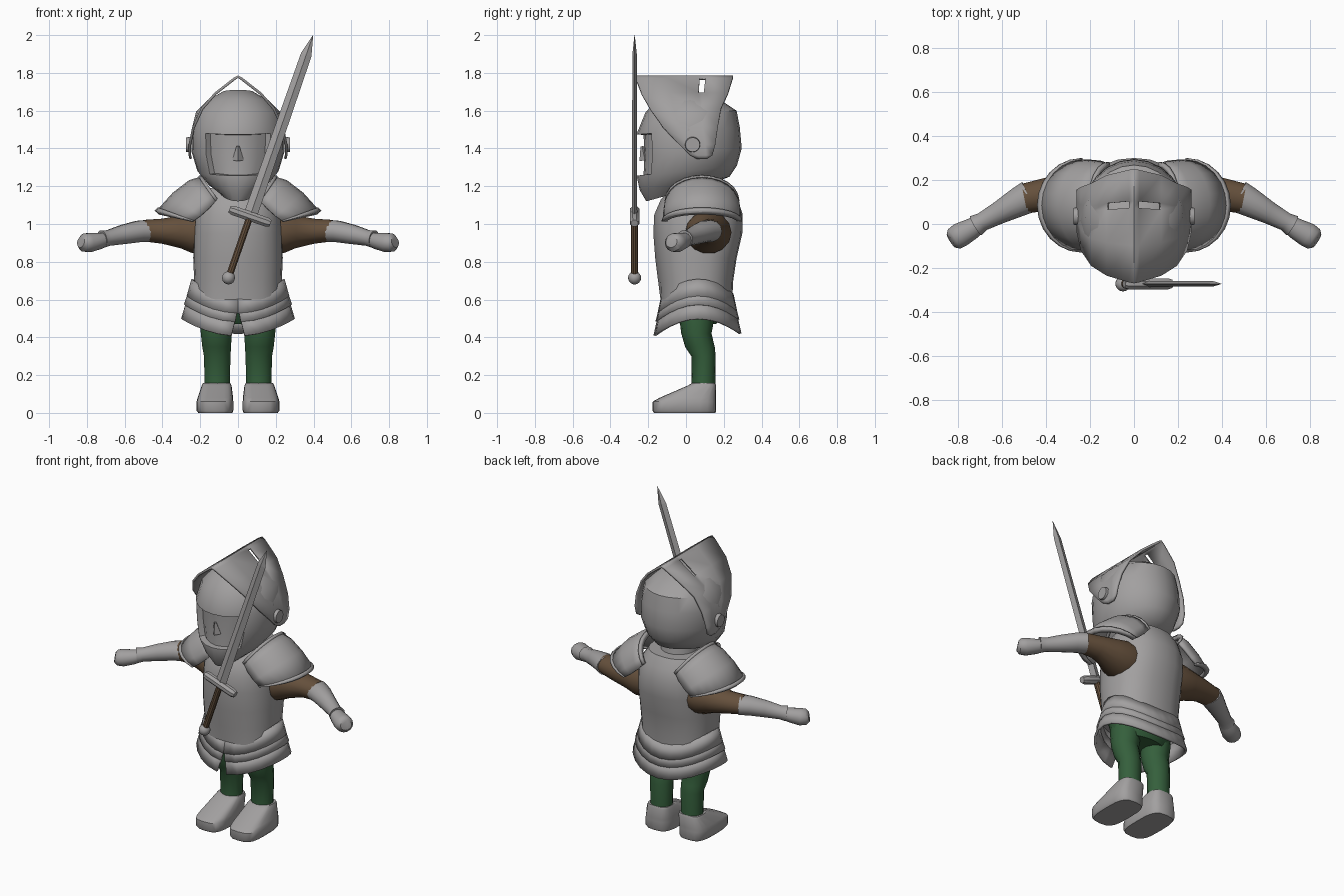
import bpy, bmesh
from math import sin, cos, pi, radians, copysign
from mathutils import Vector, Matrix

if "Cube" in bpy.data.objects:
    bpy.data.objects.remove(bpy.data.objects["Cube"])


def material(name, rgb):
    m = bpy.data.materials.new(name)
    m.use_nodes = True
    m.diffuse_color = (*rgb, 1)
    m.node_tree.nodes["Principled BSDF"].inputs["Base Color"].default_value = (*rgb, 1)
    return m


STEEL = material("steel grey", (0.36, 0.35, 0.35))
LEATHER = material("leather brown", (0.13, 0.08, 0.045))
CLOTH = material("cloth green", (0.035, 0.115, 0.045))


def finish(name, bm, mat, thick=0, angle=40):
    bmesh.ops.recalc_face_normals(bm, faces=bm.faces)
    mesh = bpy.data.meshes.new(name)
    bm.to_mesh(mesh)
    bm.free()
    mesh.materials.append(mat)
    ob = bpy.data.objects.new(name, mesh)
    bpy.context.collection.objects.link(ob)
    bpy.ops.object.select_all(action="DESELECT")
    ob.select_set(True)
    bpy.context.view_layer.objects.active = ob
    bpy.ops.object.shade_smooth_by_angle(angle=radians(angle))
    if thick:
        mod = ob.modifiers.new("thickness", "SOLIDIFY")
        mod.thickness = thick
        mod.offset = 0
    return ob


def loft(rows, closed=True, caps=True):
    """Skin a list of equal point rows; closed rows are rings."""
    bm = bmesh.new()
    grid = [[bm.verts.new(p) for p in row] for row in rows]
    n = len(rows[0])
    for a, b in zip(grid, grid[1:]):
        for i in range(n if closed else n - 1):
            j = (i + 1) % n
            bm.faces.new((a[i], a[j], b[j], b[i]))
    if closed and caps:
        bm.faces.new(grid[0])
        bm.faces.new(grid[-1])
    return bm


def oval(z, cx, hw, yf, yb, n=24, power=1.0):
    """Horizontal ring starting at the front; power < 1 squares it off."""
    def sq(v):
        return copysign(abs(v) ** power, v)
    cy, hy = (yf + yb) / 2, (yb - yf) / 2
    angles = [2 * pi * i / n for i in range(n)]
    return [(cx + hw * sq(sin(a)), cy - hy * sq(cos(a)), z) for a in angles]


def tube(stations, n=14):
    """Limb along (x, y, z, horizontal radius, vertical radius) stations."""
    pts = [Vector(s[:3]) for s in stations]
    rows = []
    for i, s in enumerate(stations):
        d = pts[min(i + 1, len(pts) - 1)] - pts[max(i - 1, 0)]
        side = Vector((-d.y, d.x, 0)).normalized()
        up = d.cross(side).normalized()
        rows.append([pts[i] + side * s[3] * cos(2 * pi * k / n)
                     + up * s[4] * sin(2 * pi * k / n) for k in range(n)])
    return loft(rows)


def both_sides(name, make, mat, thick=0, angle=40):
    for label, s in (("left", 1), ("right", -1)):
        bm = make()
        bmesh.ops.scale(bm, vec=(s, 1, 1), verts=bm.verts)
        finish(f"{label}_{name}", bm, mat, thick, angle)


# Helmet: tilted rings, with the face opening sunk in
rings = []
for hw, yf, zf, yb, zb in ((.09, -.21, 1.12, .15, 1.22), (.16, -.245, 1.18, .23, 1.25),
                           (.215, -.26, 1.25, .27, 1.31), (.245, -.255, 1.36, .295, 1.4),
                           (.247, -.26, 1.48, .285, 1.51), (.222, -.215, 1.59, .268, 1.6),
                           (.165, -.15, 1.66, .2, 1.645), (.08, -.06, 1.71, .09, 1.69)):
    rings.append([(x, y, zf + (zb - zf) * (y - yf) / (yb - yf))
                  for x, y, z in oval(0, 0, hw, yf, yb)])
bm = loft(rings)
bmesh.ops.recalc_face_normals(bm, faces=bm.faces)
opening = [f for f in bm.faces if f.calc_center_median().y < -.14
           and 1.25 < f.calc_center_median().z < 1.495 and abs(f.calc_center_median().x) < .18]
bmesh.ops.inset_region(bm, faces=opening, thickness=.006, depth=0)
bmesh.ops.inset_region(bm, faces=opening, thickness=.004, depth=-.035)
finish("helmet", bm, STEEL)

# Nose on the sunken face
bm = bmesh.new()
bmesh.ops.create_cone(bm, cap_ends=True, segments=4, radius1=.03, radius2=.008, depth=.075)
bmesh.ops.transform(bm, matrix=Matrix.Translation((0, -.225, 1.375))
                    @ Matrix.Rotation(radians(12), 4, "X"), verts=bm.verts)
finish("nose", bm, STEEL)

# Raised visor: ridged sheet with two eye slots left open
half = ((0, 1.78, -.27, .25), (.02, 1.768, -.265, .246), (.12, 1.69, -.235, .222),
        (.19, 1.61, -.19, .185), (.236, 1.51, -.12, .168), (.255, 1.42, -.035, .155),
        (.255, 1.365, .02, .14), (.25, 1.345, .06, .11))
profile = [(-x, z, f, b) for x, z, f, b in half[:0:-1]] + list(half)
bm = loft([[(x, f + (b - f) * t, z) for t in (0, .33, .66, .72, 1)]
           for x, z, f, b in profile], closed=False)
slots = [f for f in bm.faces if .02 < abs(f.calc_center_median().x) < .12
         and .06 < f.calc_center_median().y < .11]
bmesh.ops.delete(bm, geom=slots, context="FACES")
finish("visor", bm, STEEL, .014)


def hinge():
    bm = bmesh.new()
    bmesh.ops.create_cone(bm, cap_ends=True, segments=16, radius1=.042, radius2=.038, depth=.025)
    bmesh.ops.transform(bm, matrix=Matrix.Translation((.263, .035, 1.42))
                        @ Matrix.Rotation(pi / 2, 4, "Y"), verts=bm.verts)
    return bm


both_sides("visor_hinge", hinge, STEEL)

# Neck and breastplate, with a slight ridge down the chest
finish("neck", loft([oval(1.12, 0, .12, -.06, .19), oval(1.26, 0, .1, -.05, .17)]), STEEL)
rows = [oval(z, 0, hw, yf, yb, power=.85) for z, hw, yf, yb in (
    (.6, .232, -.135, .245), (.7, .232, -.14, .25), (.82, .237, -.155, .268),
    (.95, .235, -.165, .298), (1.05, .228, -.16, .3), (1.13, .21, -.125, .275),
    (1.19, .17, -.08, .24))]
for row in rows[1:-1]:
    row[0] = (0, row[0][1] - .008, row[0][2])
finish("breastplate", loft(rows), STEEL)

# Flared skirt of three overlapping plates, split at the front
LAYERS = (("upper", .665, .575, .24, .265, 0, 0), ("middle", .6, .53, .255, .28, .001, .015),
          ("lower", .55, .455, .266, .295, .012, .035))
for label, ztop, zbot, wtop, wbot, gtop, gbot in LAYERS:
    rows = []
    for z, w, gap in ((ztop, wtop, gtop), (zbot, wbot, gbot)):
        row = []
        for i in range(25):
            a = gap / w + (2 * pi - 2 * gap / w) * i / 24
            fall = .042 * cos(2 * a) + .006 * cos(a)
            row.append((w * sin(a), .06 - (w * .77) * cos(a), z - fall))
        rows.append(row)
    finish(f"{label}_skirt_plate", loft(rows, closed=False), STEEL, .014)

# Hips and legs
finish("hips", loft([oval(.47, 0, .16, -.03, .16), oval(.52, 0, .2, -.07, .19),
                     oval(.6, 0, .21, -.1, .21)]), CLOTH)
LEG = ((.15, .11, .068, .03, .155), (.3, .11, .072, .028, .157), (.35, .113, .078, -.005, .152),
       (.42, .115, .084, -.025, .135), (.5, .115, .088, -.035, .15), (.56, .11, .09, -.04, .16))
both_sides("leg", lambda: loft([oval(*r, n=14) for r in LEG]), CLOTH)

# Wedge shaped boots
BOOT = ((0, .12, .09, -.17, .155), (.012, .122, .097, -.177, .16), (.06, .122, .097, -.176, .16),
        (.08, .12, .094, -.14, .16), (.145, .113, .079, .01, .16), (.157, .113, .073, .03, .155))
both_sides("boot", lambda: loft([oval(*r, n=20, power=.6) for r in BOOT]), STEEL)

# Arms: sleeve, forearm plate, cuff and fist
SLEEVE = ((.18, .115, .955, .125, .115), (.235, .12, .955, .122, .112), (.3, .13, .96, .1, .09),
          (.4, .135, .962, .075, .068), (.5, .115, .965, .068, .058))
FOREARM = ((.475, .125, .963, .074, .06), (.53, .097, .96, .066, .058), (.61, .053, .944, .052, .052),
           (.69, .01, .925, .042, .042), (.72, -.008, .92, .05, .047))
FIST = ((.7, .003, .92, .04, .036), (.735, -.02, .91, .048, .044), (.79, -.05, .901, .056, .052),
        (.818, -.068, .902, .052, .048), (.832, -.077, .905, .036, .03))
both_sides("sleeve", lambda: tube(SLEEVE), LEATHER)
both_sides("forearm_plate", lambda: tube(FOREARM), STEEL)
both_sides("gauntlet", lambda: tube(FIST), STEEL)


# Shoulder plates: arched rows from the collar out over the arm
def shoulder(stops):
    # each arch: crown x, end x, crown z, end z, half depth
    arches = ((.19, .11, 1.245, 1.13, .18), (.255, .15, 1.225, 1.085, .195),
              (.34, .2, 1.16, 1.04, .2), (.43, .24, 1.06, 1.012, .2))
    rows = []
    for s in stops:
        k = min(int(s), len(arches) - 2)
        cx, ex, cz, ez, h = (u + (v - u) * (s - k) for u, v in zip(arches[k], arches[k + 1]))
        rows.append([(ex + (cx - ex) * cos(t), .085 + h * sin(t), ez + (cz - ez) * cos(t))
                     for t in (pi * (i / 12 - .5) for i in range(13))])
    return loft(rows, closed=False)


both_sides("shoulder_plate", lambda: shoulder((0, 1, 2, 3)), STEEL, .016)
both_sides("shoulder_outer_rim", lambda: shoulder((2.82, 3)), STEEL, .03)
both_sides("shoulder_collar_rim", lambda: shoulder((0, .25)), STEEL, .03)

# Sword, modelled upright from the pommel and then leaned over
LEAN = Matrix.Translation((-.05, -.272, .715)) @ Matrix.Rotation(radians(19.2), 4, "Y")


def sword_part(name, bm, mat, angle=30):
    bmesh.ops.transform(bm, matrix=LEAN, verts=bm.verts)
    finish(name, bm, mat, angle=angle)


BLADE = ((.34, .036, .014), (1.25, .029, .012), (1.36, .001, .001))
sword_part("sword_blade", loft([[(w, 0, z), (0, d, z), (-w, 0, z), (0, -d, z)]
                                for z, w, d in BLADE]), STEEL, 5)
GUARD = ((-.115, .02), (-.095, .027), (.095, .027), (.115, .02))
sword_part("sword_guard", loft([[(x, r * cos(a), .345 + r * sin(a)) for a in
                                 (pi / 8 + pi * i / 4 for i in range(8))] for x, r in GUARD]), STEEL)
sword_part("sword_grip", loft([oval(z, 0, .019, -.019, .019, n=10) for z in (.02, .33)]), LEATHER)
bm = bmesh.new()
bmesh.ops.create_uvsphere(bm, u_segments=14, v_segments=8, radius=.035)
sword_part("sword_pommel", bm, STEEL, 60)
